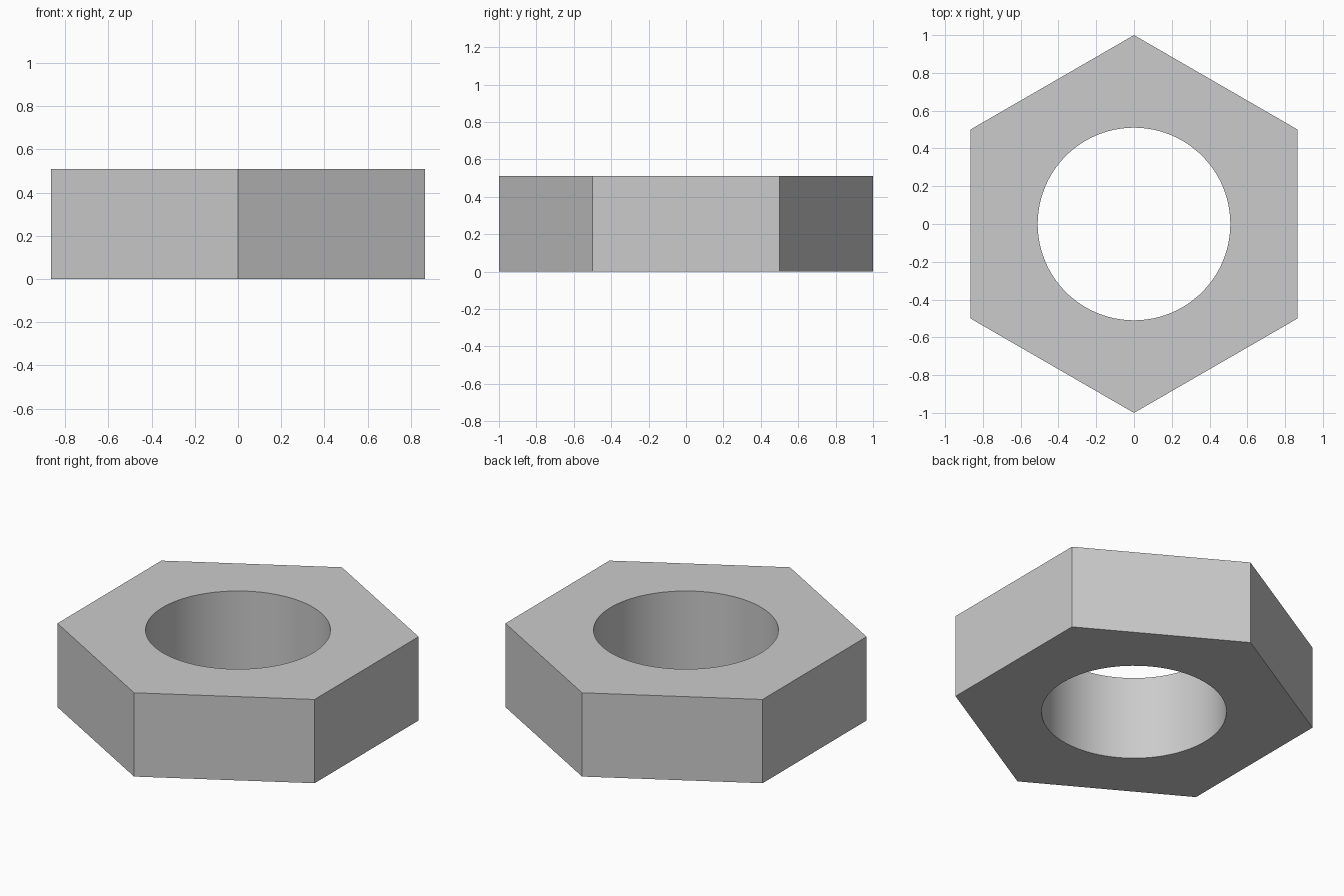
import bpy, bmesh
from math import cos, sin, pi

if "Cube" in bpy.data.objects:
    bpy.data.objects.remove(bpy.data.objects["Cube"])

HEX_R, HOLE_R, HEIGHT = 1.0, 0.51, 0.51
ARC = 16                      # hole segments per hex side
N = 6 * ARC

bm = bmesh.new()


def ring(radius, count, z):
    # first point at 30 degrees so the hexagon corners point along y
    return [bm.verts.new((radius * cos(pi / 6 + 2 * pi * i / count),
                          radius * sin(pi / 6 + 2 * pi * i / count), z))
            for i in range(count)]


hex_low, hex_high = ring(HEX_R, 6, 0), ring(HEX_R, 6, HEIGHT)
hole_low, hole_high = ring(HOLE_R, N, 0), ring(HOLE_R, N, HEIGHT)

# Six sectors: top, bottom and outer wall
for i in range(6):
    j = (i + 1) % 6
    arc = [(i * ARC + k) % N for k in range(ARC, -1, -1)]
    bm.faces.new([hex_high[i], hex_high[j]] + [hole_high[k] for k in arc])
    bm.faces.new(([hex_low[i], hex_low[j]] + [hole_low[k] for k in arc])[::-1])
    bm.faces.new((hex_low[i], hex_low[j], hex_high[j], hex_high[i]))

# Smooth hole wall with sharp rims
for i in range(N):
    j = (i + 1) % N
    wall = bm.faces.new((hole_low[j], hole_low[i], hole_high[i], hole_high[j]))
    wall.smooth = True
    for e in wall.edges:
        if abs(e.verts[0].co.z - e.verts[1].co.z) < 1e-6:
            e.smooth = False

mesh = bpy.data.meshes.new("hex_nut")
bm.to_mesh(mesh)
bm.free()
bpy.context.collection.objects.link(bpy.data.objects.new("hex_nut", mesh))
